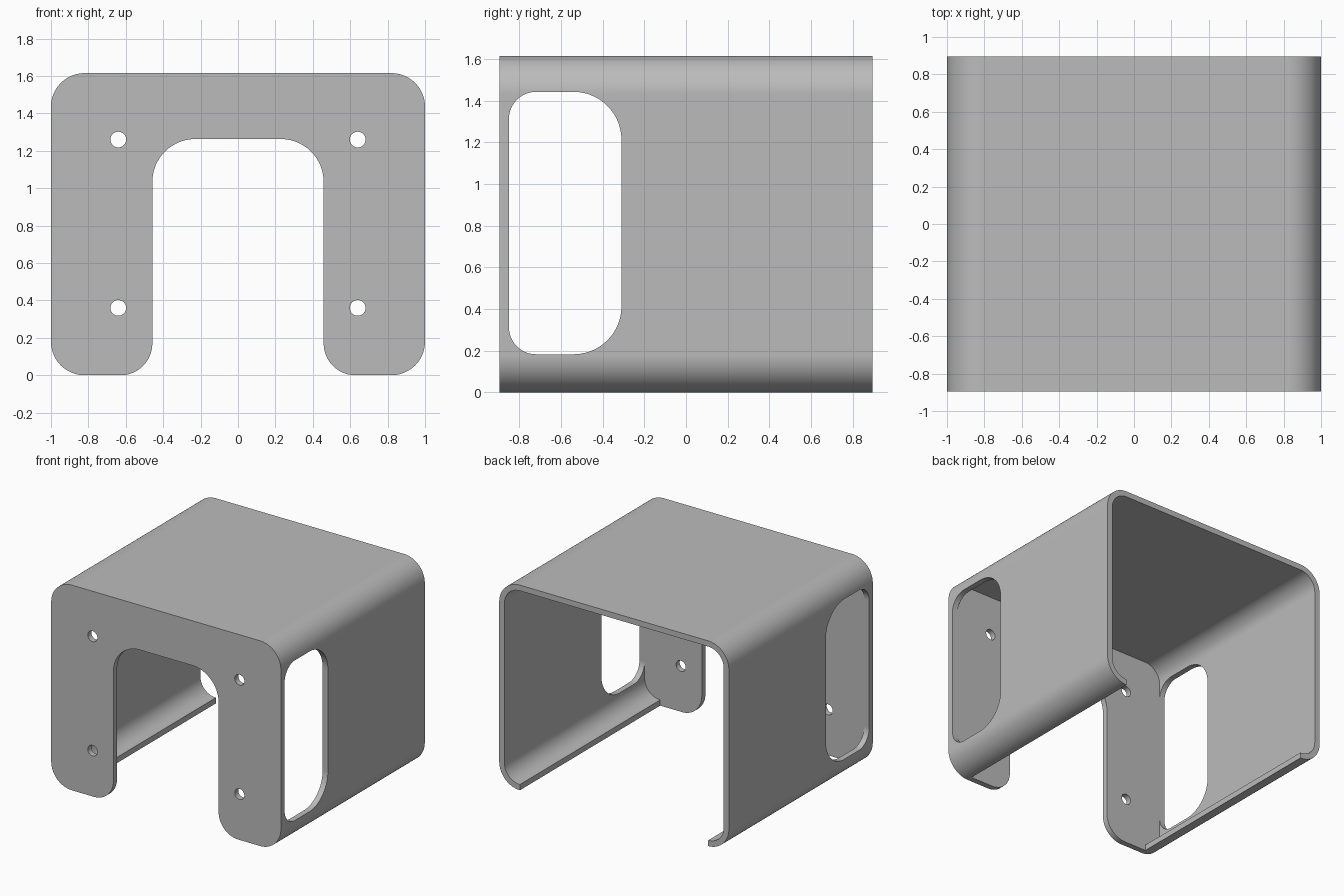
import bpy, bmesh, math
from mathutils import Vector

if "Cube" in bpy.data.objects:
    bpy.data.objects.remove(bpy.data.objects["Cube"], do_unlink=True)

HALF_W, HALF_D, HEIGHT, WALL = 1.0, 0.895, 1.615, 0.045
BEND = 0.18                      # outer bend radius
INNER = BEND - WALL              # inner bend radius
FRONT_INSIDE = -HALF_D + WALL
LIP = HALF_W - BEND              # where the bottom lips end

grey = bpy.data.materials.new("plain grey")
grey.use_nodes = True
grey.diffuse_color = (0.5, 0.5, 0.5, 1)
bsdf = next(n for n in grey.node_tree.nodes if n.type == 'BSDF_PRINCIPLED')
bsdf.inputs["Base Color"].default_value = (0.5, 0.5, 0.5, 1)


def rounded(corners, steps=20):
    """Polygon from (u, v, radius) corners, with a fillet on each."""
    out = []
    for i, (u, v, r) in enumerate(corners):
        p = Vector((u, v))
        if r == 0:
            out.append(p)
            continue
        a = (Vector(corners[i - 1][:2]) - p).normalized()
        b = (Vector(corners[(i + 1) % len(corners)][:2]) - p).normalized()
        centre = p + (a + b) * r
        for k in range(steps + 1):
            t = k / steps * math.pi / 2
            out.append(centre - b * r * math.cos(t) - a * r * math.sin(t))
    return out


def prism(name, outline, lo, hi, axis='Y'):
    """Extrude an outline along Y (outline in x, z) or X (outline in y, z)."""
    bm = bmesh.new()
    place = (lambda p, d: (p.x, d, p.y)) if axis == 'Y' else (lambda p, d: (d, p.x, p.y))
    rings = [[bm.verts.new(place(p, d)) for p in outline] for d in (lo, hi)]
    for ring in rings:
        bm.faces.new(ring)
    n = len(outline)
    for i in range(n):
        j = (i + 1) % n
        bm.faces.new((rings[0][i], rings[0][j], rings[1][j], rings[1][i]))
    bmesh.ops.recalc_face_normals(bm, faces=bm.faces)
    mesh = bpy.data.meshes.new(name)
    bm.to_mesh(mesh)
    bm.free()
    mesh.materials.append(grey)
    obj = bpy.data.objects.new(name, mesh)
    bpy.context.collection.objects.link(obj)
    return obj


# Solid body with rounded long edges
body = prism("bracket_shell", rounded([
    (-HALF_W, 0, BEND), (HALF_W, 0, BEND),
    (HALF_W, HEIGHT, BEND), (-HALF_W, HEIGHT, BEND)]), -HALF_D, HALF_D)

# Hollow inside, open at the back and between the bottom lips
xi = HALF_W - WALL
cavity = prism("cavity_cutter", rounded([
    (-LIP, -0.2, 0), (LIP, -0.2, 0), (LIP, WALL, 0), (xi, WALL, INNER),
    (xi, HEIGHT - WALL, INNER), (-xi, HEIGHT - WALL, INNER),
    (-xi, WALL, INNER), (-LIP, WALL, 0)]), FRONT_INSIDE, 1.2)

# Arch in the front plate, flaring out at the rounded feet
ARCH, ARCH_TOP, FOOT = 0.458, 1.263, 0.17
arch = prism("arch_cutter", rounded([
    (-ARCH - FOOT, -0.2, 0), (ARCH + FOOT, -0.2, 0),
    (ARCH + FOOT, 0, 0), (ARCH, 0, FOOT), (ARCH, ARCH_TOP, 0.23),
    (-ARCH, ARCH_TOP, 0.23), (-ARCH, 0, FOOT), (-ARCH - FOOT, 0, 0)]),
    -1.2, -0.6)
cutters = [cavity, arch]

# Side windows and screw holes, mirrored left and right
for side, label in ((1, "left"), (-1, "right")):
    cutters.append(prism(label + "_window_cutter", rounded([
        (FRONT_INSIDE, 0.183, 0.13), (-0.31, 0.183, 0.23),
        (-0.31, 1.443, 0.23), (FRONT_INSIDE, 1.443, 0.13)]),
        side * 0.9, side * 1.2, 'X'))
    for z, level in ((0.36, "lower"), (1.26, "upper")):
        ring = [Vector((side * 0.64 + 0.042 * math.cos(a), z + 0.042 * math.sin(a)))
                for a in (k * math.tau / 32 for k in range(32))]
        cutters.append(prism(f"{label}_{level}_hole_cutter", ring, -1.2, -0.6))

# Cut everything, then bake and drop the cutters
for cutter in cutters:
    cutter.hide_render = True
    cut = body.modifiers.new(cutter.name, 'BOOLEAN')
    cut.operation, cut.solver, cut.object = 'DIFFERENCE', 'EXACT', cutter
bpy.context.view_layer.update()
baked = bpy.data.meshes.new_from_object(
    body.evaluated_get(bpy.context.evaluated_depsgraph_get()))
body.modifiers.clear()
body.data = baked
baked.name = "bracket_shell"
for cutter in cutters:
    bpy.data.objects.remove(cutter, do_unlink=True)

# Smooth bends, sharp edges
bpy.ops.object.select_all(action='DESELECT')
body.select_set(True)
bpy.context.view_layer.objects.active = body
bpy.ops.object.shade_smooth_by_angle(angle=math.radians(30))
weighted = body.modifiers.new("flat_panels", 'WEIGHTED_NORMAL')
weighted.keep_sharp = True
